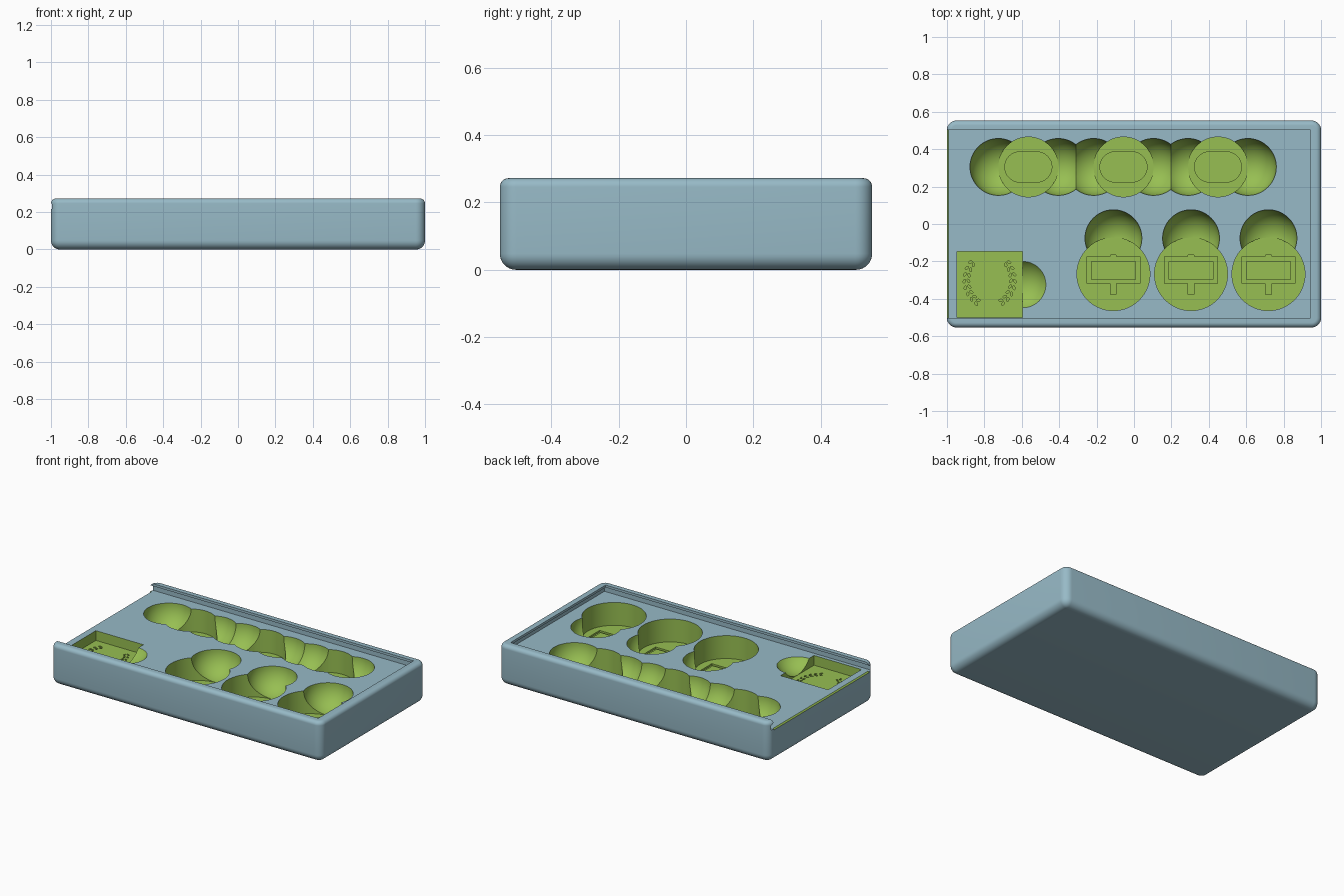
import bpy, bmesh, math
from mathutils import Matrix

if "Cube" in bpy.data.objects:
    bpy.data.objects.remove(bpy.data.objects["Cube"])

HEIGHT, DECK = 0.272, 0.215      # rim height, inner deck height
FLOOR = DECK - 0.153             # bottom of the deep pockets
CARD_FLOOR = DECK - 0.065        # bottom of the square recess
BOWL = 0.152


def make_material(name, color):
    mat = bpy.data.materials.new(name)
    mat.use_nodes = True
    mat.diffuse_color = (*color, 1)
    bsdf = next(n for n in mat.node_tree.nodes if n.type == 'BSDF_PRINCIPLED')
    bsdf.inputs["Base Color"].default_value = (*color, 1)
    return mat


MATS = [make_material("tray blue grey", (0.31, 0.49, 0.57)),
        make_material("pocket green", (0.31, 0.52, 0.085))]


def make_object(name, bm, mat_index):
    bmesh.ops.recalc_face_normals(bm, faces=bm.faces)
    for f in bm.faces:
        f.material_index = mat_index
    mesh = bpy.data.meshes.new(name)
    bm.to_mesh(mesh)
    bm.free()
    for m in MATS:
        mesh.materials.append(m)
    obj = bpy.data.objects.new(name, mesh)
    bpy.context.collection.objects.link(obj)
    return obj


def loft(bm, rings):
    """Solid through rings of equal point count, capped at both ends."""
    loops = [[bm.verts.new(p) for p in ring] for ring in rings]
    n = len(loops[0])
    for a, b in zip(loops, loops[1:]):
        for i in range(n):
            j = (i + 1) % n
            bm.faces.new((a[i], a[j], b[j], b[i]))
    bm.faces.new(loops[0])
    bm.faces.new(loops[-1])


def prism(bm, outline, z0, z1):
    loft(bm, [[(x, y, z) for x, y in outline] for z in (z0, z1)])


def rect(x0, x1, y0, y1):
    return [(x0, y0), (x1, y0), (x1, y1), (x0, y1)]


def ellipse(cx, cy, rx, ry, turn=0.0, n=64):
    pts = []
    for i in range(n):
        a = 2 * math.pi * i / n
        u, v = rx * math.cos(a), ry * math.sin(a)
        pts.append((cx + u * math.cos(turn) - v * math.sin(turn),
                    cy + u * math.sin(turn) + v * math.cos(turn)))
    return pts


def ball(bm, x, y, z):
    bmesh.ops.create_uvsphere(bm, u_segments=64, v_segments=32, radius=BOWL,
                              matrix=Matrix.Translation((x, y, z)))


# Rounded tray block
bm = bmesh.new()
bmesh.ops.create_cube(bm, size=1, matrix=Matrix.Translation((0, 0, HEIGHT / 2))
                      @ Matrix.Diagonal((2, 1.106, HEIGHT, 1)))


def round_edges(test, radius):
    edges = [e for e in bm.edges if test(e.verts[0].co, e.verts[1].co)]
    bmesh.ops.bevel(bm, geom=edges, offset=radius, segments=8, profile=0.5,
                    affect='EDGES', clamp_overlap=False)


round_edges(lambda a, b: abs(a.z - b.z) > 0.1, 0.05)
round_edges(lambda a, b: max(a.z, b.z) < 0.001, 0.048)
round_edges(lambda a, b: min(a.z, b.z) > HEIGHT - 0.001, 0.026)
tray = make_object("tray", bm, 0)


def cut(build, mat_index=1):
    """Subtract the solids made by build(bm) from the tray."""
    solid = bmesh.new()
    build(solid)
    cutter = make_object("cutter", solid, mat_index)
    cutter.hide_render = True
    mod = tray.modifiers.new("cut", 'BOOLEAN')
    mod.operation, mod.solver, mod.object = 'DIFFERENCE', 'EXACT', cutter
    bpy.context.view_layer.objects.active = tray
    bpy.ops.object.modifier_apply(modifier=mod.name)
    bpy.data.objects.remove(cutter)


# Sliding lid slot with an undercut groove, open at the -x end
def lid_slot(b):
    steps = [(DECK, 0.97, 0.525), (0.243, 0.97, 0.525),
             (0.256, 0.945, 0.502), (0.32, 0.945, 0.502)]
    loft(b, [[(x, y, z) for x, y in rect(-1.1, end, -side, side)]
             for z, end, side in steps])


# Narrow bevel along the open end
def end_bevel(b):
    section = [(-0.982, DECK + 0.01), (-1.02, DECK + 0.01), (-1.02, DECK - 0.028)]
    loft(b, [[(x, y, z) for x, z in section] for y in (-0.502, 0.502)])


cut(lid_slot, 0)
cut(end_bevel)

# Back row: round pockets with a finger bowl on each side
BACK_X, BACK_Y = (-0.565, -0.056, 0.449), 0.305
for side in (-1, 1):
    cut(lambda b: [ball(b, x + side * 0.16, BACK_Y, DECK) for x in BACK_X])
cut(lambda b: [prism(b, ellipse(x, BACK_Y, 0.16, 0.16), FLOOR, 0.24) for x in BACK_X])

# Front row: larger round pockets with a finger bowl behind
FRONT_X, FRONT_Y = (-0.11, 0.305, 0.719), -0.268
cut(lambda b: [ball(b, x, -0.076, DECK) for x in FRONT_X])
cut(lambda b: [prism(b, ellipse(x, FRONT_Y, 0.195, 0.195), FLOOR, 0.24) for x in FRONT_X])

# Square recess with a shallow finger bowl
cut(lambda b: prism(b, rect(-0.947, -0.596, -0.5, -0.147), CARD_FLOOR, 0.23))
cut(lambda b: ball(b, -0.595, -0.324, CARD_FLOOR + BOWL + 0.001))


# Engraved shapes in the pocket floors
def stadium(cx, cy, half_length, radius):
    pts = []
    for i in range(34):
        a = -math.pi / 2 + math.pi * (i if i < 17 else i - 1) / 16
        shift = half_length if i < 17 else -half_length
        pts.append((cx + shift + radius * math.cos(a), cy + radius * math.sin(a)))
    return pts


def signboard(cx):
    half = [(0.015, -0.377), (0.015, -0.318), (0.142, -0.318),
            (0.142, -0.174), (0.015, -0.174), (0.015, -0.165)]
    return [(cx + x, y) for x, y in half] + [(cx - x, y) for x, y in reversed(half)]


def engravings(b):
    for x in BACK_X:
        prism(b, stadium(x, BACK_Y, 0.045, 0.081), FLOOR - 0.012, FLOOR + 0.02)
    for x in FRONT_X:
        prism(b, signboard(x), FLOOR - 0.012, FLOOR + 0.02)
    # two curved sprigs of paired leaves
    for side in (-1, 1):
        for i in range(8):
            t = math.radians(-40 + 98 * i / 7)
            for spread in (-1, 1):
                r = 0.124 + spread * 0.011
                x = -0.772 + side * r * math.cos(t)
                y = -0.3 - (r + 0.014) * math.sin(t)
                turn = side * (math.pi / 2 - t + spread * 0.5)
                prism(b, ellipse(x, y, 0.011, 0.006, turn, 8),
                      CARD_FLOOR - 0.012, CARD_FLOOR + 0.02)


cut(engravings)

# Raised centre panels of the signboards
for i, x in enumerate(FRONT_X):
    bm = bmesh.new()
    prism(bm, rect(x - 0.12, x + 0.12, -0.297, -0.2), FLOOR - 0.012, FLOOR)
    make_object(f"sign_panel_{i + 1}", bm, 1)

# Smooth curved walls, keep rims sharp
bpy.ops.object.select_all(action='DESELECT')
tray.select_set(True)
bpy.context.view_layer.objects.active = tray
bpy.ops.object.shade_smooth_by_angle(angle=math.radians(30))
